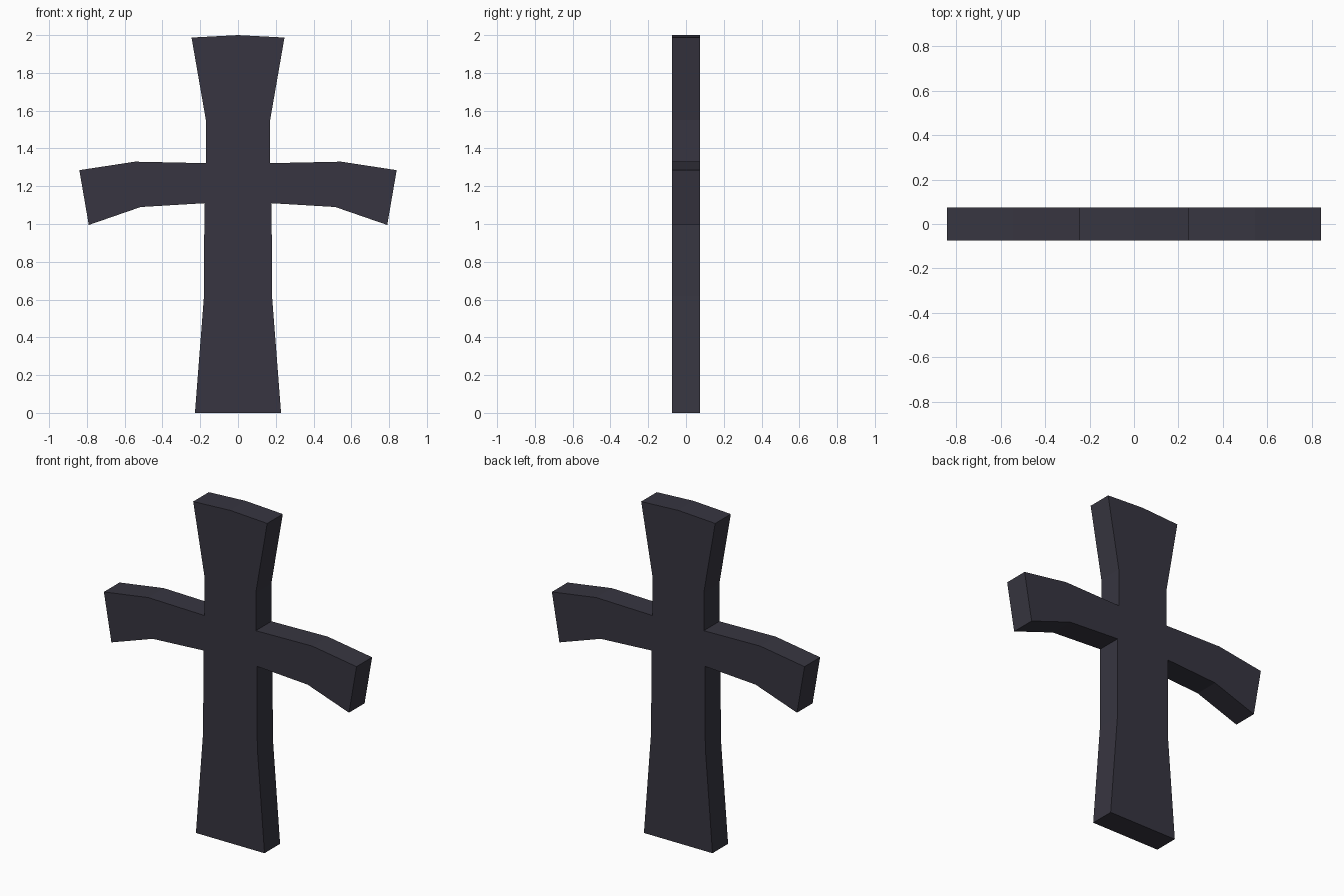
import bpy, bmesh

if "Cube" in bpy.data.objects:
    bpy.data.objects.remove(bpy.data.objects["Cube"])

HALF_DEPTH = 0.074

# Right half of the outline, from the foot up to just before the top centre (x, z)
half = [(0.228, 0), (0.18, 0.62), (0.178, 1.11), (0.515, 1.09), (0.79, 0.995),
        (0.84, 1.285), (0.545, 1.33), (0.17, 1.322), (0.17, 1.55), (0.246, 1.987)]
outline = half + [(0, 2.0)] + [(-x, z) for x, z in reversed(half)]

stone = bpy.data.materials.new("dark_stone")
stone.diffuse_color = (0.038, 0.036, 0.052, 1)
stone.use_nodes = True
stone.node_tree.nodes["Principled BSDF"].inputs["Base Color"].default_value = stone.diffuse_color

# Flared cross: the mirrored outline extruded through its thickness
bm = bmesh.new()
face = bm.faces.new([bm.verts.new((x, -HALF_DEPTH, z)) for x, z in outline])
ext = bmesh.ops.extrude_face_region(bm, geom=[face])
moved = [g for g in ext["geom"] if isinstance(g, bmesh.types.BMVert)]
bmesh.ops.translate(bm, verts=moved, vec=(0, 2 * HALF_DEPTH, 0))
bmesh.ops.recalc_face_normals(bm, faces=bm.faces)

mesh = bpy.data.meshes.new("cross")
bm.to_mesh(mesh)
bm.free()
mesh.materials.append(stone)
bpy.context.collection.objects.link(bpy.data.objects.new("cross", mesh))
